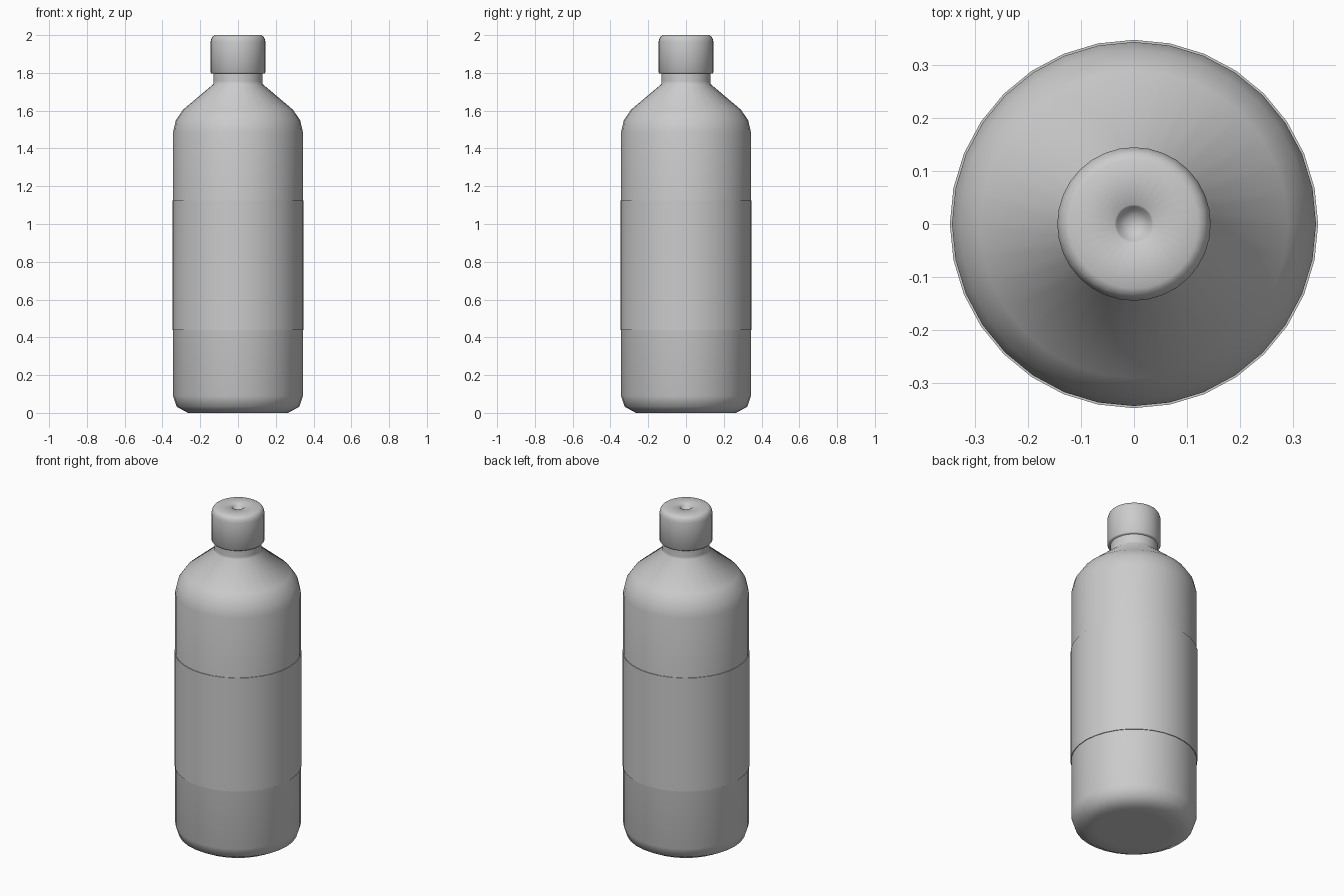
import bpy, bmesh
from math import cos, sin, tau, radians

if "Cube" in bpy.data.objects:
    bpy.data.objects.remove(bpy.data.objects["Cube"])

SIDES = 32


def lathe(name, profile, angle=60):
    """Revolve (radius, z) points around z; radius 0 makes a pole."""
    bm = bmesh.new()
    rings = []
    for r, z in profile:
        if r == 0:
            rings.append([bm.verts.new((0, 0, z))])
        else:
            rings.append([bm.verts.new((r * cos(tau * i / SIDES), r * sin(tau * i / SIDES), z))
                          for i in range(SIDES)])
    for a, b in zip(rings, rings[1:]):
        for i in range(SIDES):
            j = (i + 1) % SIDES
            if len(a) == 1:
                bm.faces.new((a[0], b[j], b[i]))
            elif len(b) == 1:
                bm.faces.new((a[i], a[j], b[0]))
            else:
                bm.faces.new((a[i], a[j], b[j], b[i]))
    bmesh.ops.recalc_face_normals(bm, faces=bm.faces[:])
    mesh = bpy.data.meshes.new(name)
    bm.to_mesh(mesh)
    bm.free()
    obj = bpy.data.objects.new(name, mesh)
    bpy.context.collection.objects.link(obj)
    bpy.ops.object.select_all(action='DESELECT')
    obj.select_set(True)
    bpy.context.view_layer.objects.active = obj
    bpy.ops.object.shade_smooth_by_angle(angle=radians(angle))
    return obj


# Bottle body with rounded foot, sloped shoulder and neck
lathe("bottle_body", [
    (0, 0.005), (0.20, 0.005), (0.265, 0.005), (0.325, 0.033), (0.344, 0.09),
    (0.344, 1.485), (0.329, 1.55), (0.291, 1.605),
    (0.131, 1.74), (0.130, 1.755), (0.130, 1.81), (0, 1.81)])

# Thin label sleeve wrapped around the body
lathe("label", [
    (0.344, 0.44), (0.348, 0.44), (0.348, 1.125), (0.344, 1.125)])

# Screw cap with rounded rim and a small dimple on top
lathe("cap", [
    (0, 1.797), (0.141, 1.797), (0.145, 1.802), (0.145, 1.965), (0.141, 1.982),
    (0.134, 1.993), (0.122, 2.0), (0.037, 2.0), (0.033, 1.996),
    (0.026, 1.985), (0.014, 1.977), (0, 1.975)])

# Pull the foot down so the model stands exactly on the ground
body = bpy.data.objects["bottle_body"]
for v in body.data.vertices:
    if v.co.z < 0.01:
        v.co.z = 0
